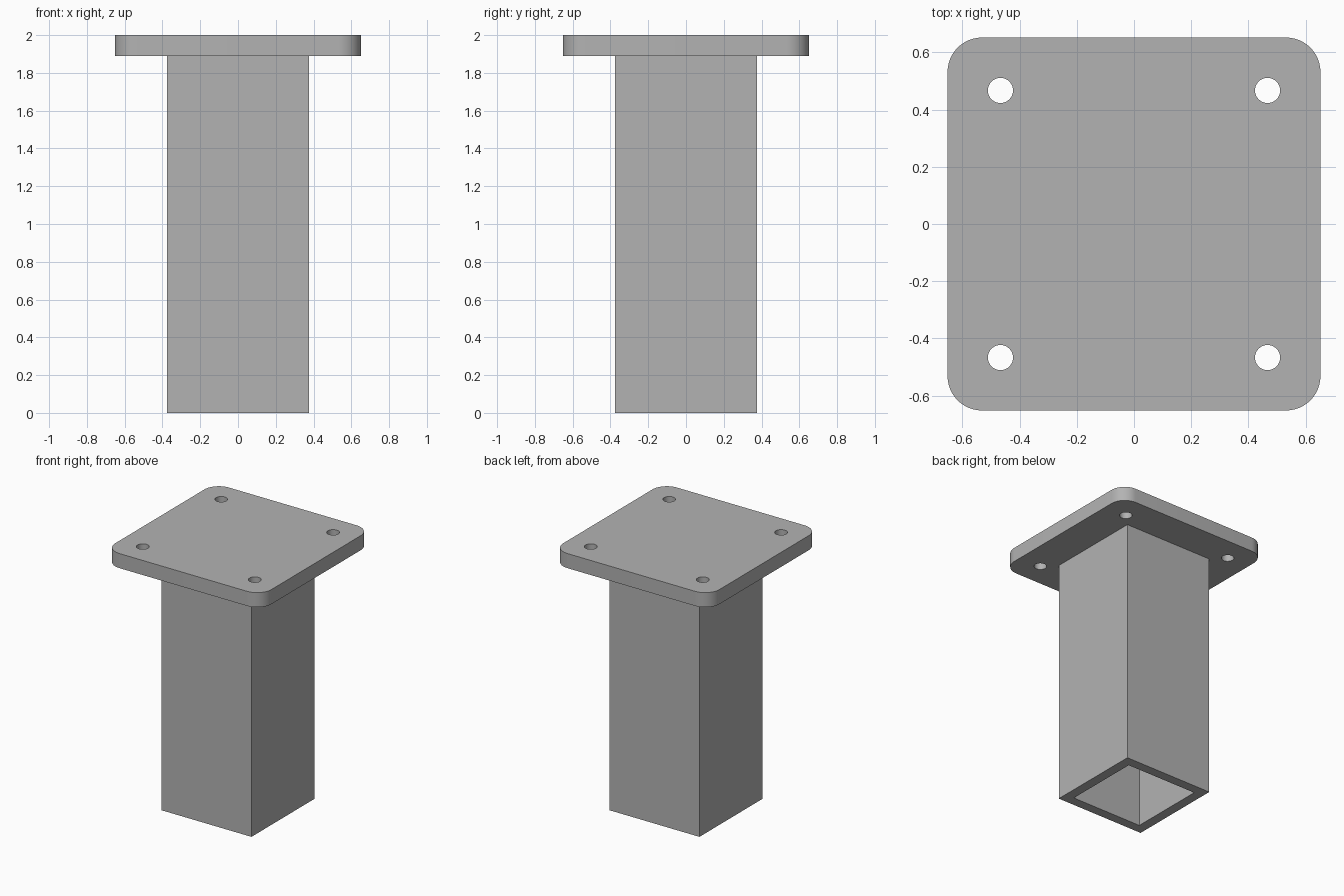
import bpy, bmesh
from math import sin, cos, pi

HEIGHT, PLATE_THICK = 2.0, 0.11
PLATE_HALF, CORNER_R = 0.652, 0.12
HOLE_POS, HOLE_R = 0.467, 0.044
TUBE_HALF, BORE_HALF = 0.375, 0.30
UNDERSIDE = HEIGHT - PLATE_THICK

cube = bpy.data.objects.get("Cube")
if cube:
    bpy.data.objects.remove(cube, do_unlink=True)

grey = bpy.data.materials.new("steel_grey")
grey.use_nodes = True
colour = (0.45, 0.45, 0.45, 1)
grey.diffuse_color = colour
grey.node_tree.nodes["Principled BSDF"].inputs["Base Color"].default_value = colour


def arc(cx, cy, r, start, sweep, steps):
    return [(cx + r * cos(start + sweep * i / steps),
             cy + r * sin(start + sweep * i / steps)) for i in range(steps + 1)]


def add_object(name, bm):
    bmesh.ops.recalc_face_normals(bm, faces=bm.faces)
    mesh = bpy.data.meshes.new(name)
    bm.to_mesh(mesh)
    bm.free()
    mesh.materials.append(grey)
    obj = bpy.data.objects.new(name, mesh)
    bpy.context.collection.objects.link(obj)
    return obj


# Mounting plate: rounded square outline with four bolt holes
quadrants = [(1, 1), (-1, 1), (-1, -1), (1, -1)]
inset = PLATE_HALF - CORNER_R
outline = []
for i, (sx, sy) in enumerate(quadrants):
    outline += arc(sx * inset, sy * inset, CORNER_R, i * pi / 2, pi / 2, 12)
holes = [arc(sx * HOLE_POS, sy * HOLE_POS, HOLE_R, 0, 2 * pi, 32)[:-1]
         for sx, sy in quadrants]

bm = bmesh.new()
edges = []
for loop in [outline] + holes:
    verts = [bm.verts.new((x, y, UNDERSIDE)) for x, y in loop]
    edges += [bm.edges.new((verts[i - 1], verts[i])) for i in range(len(verts))]
bmesh.ops.triangle_fill(bm, edges=edges, use_beauty=True, use_dissolve=False)
top = bmesh.ops.extrude_face_region(bm, geom=bm.faces[:], use_keep_orig=True)
bmesh.ops.translate(bm, vec=(0, 0, PLATE_THICK),
                    verts=[v for v in top["geom"] if isinstance(v, bmesh.types.BMVert)])
plate = add_object("mounting_plate", bm)

# Square hollow post: open at the bottom, closed by the plate at the top
bm = bmesh.new()
rings = [[bm.verts.new((sx * h, sy * h, z)) for sx, sy in quadrants]
         for h, z in ((TUBE_HALF, UNDERSIDE), (TUBE_HALF, 0),
                      (BORE_HALF, 0), (BORE_HALF, UNDERSIDE))]
for a, b in zip(rings, rings[1:]):
    for i in range(4):
        bm.faces.new((a[i - 1], a[i], b[i], b[i - 1]))
add_object("square_post", bm)

# Smooth the rounded corners and hole walls, keep the rims sharp
bpy.ops.object.select_all(action='DESELECT')
plate.select_set(True)
bpy.context.view_layer.objects.active = plate
bpy.ops.object.shade_smooth_by_angle(angle=pi / 6)
